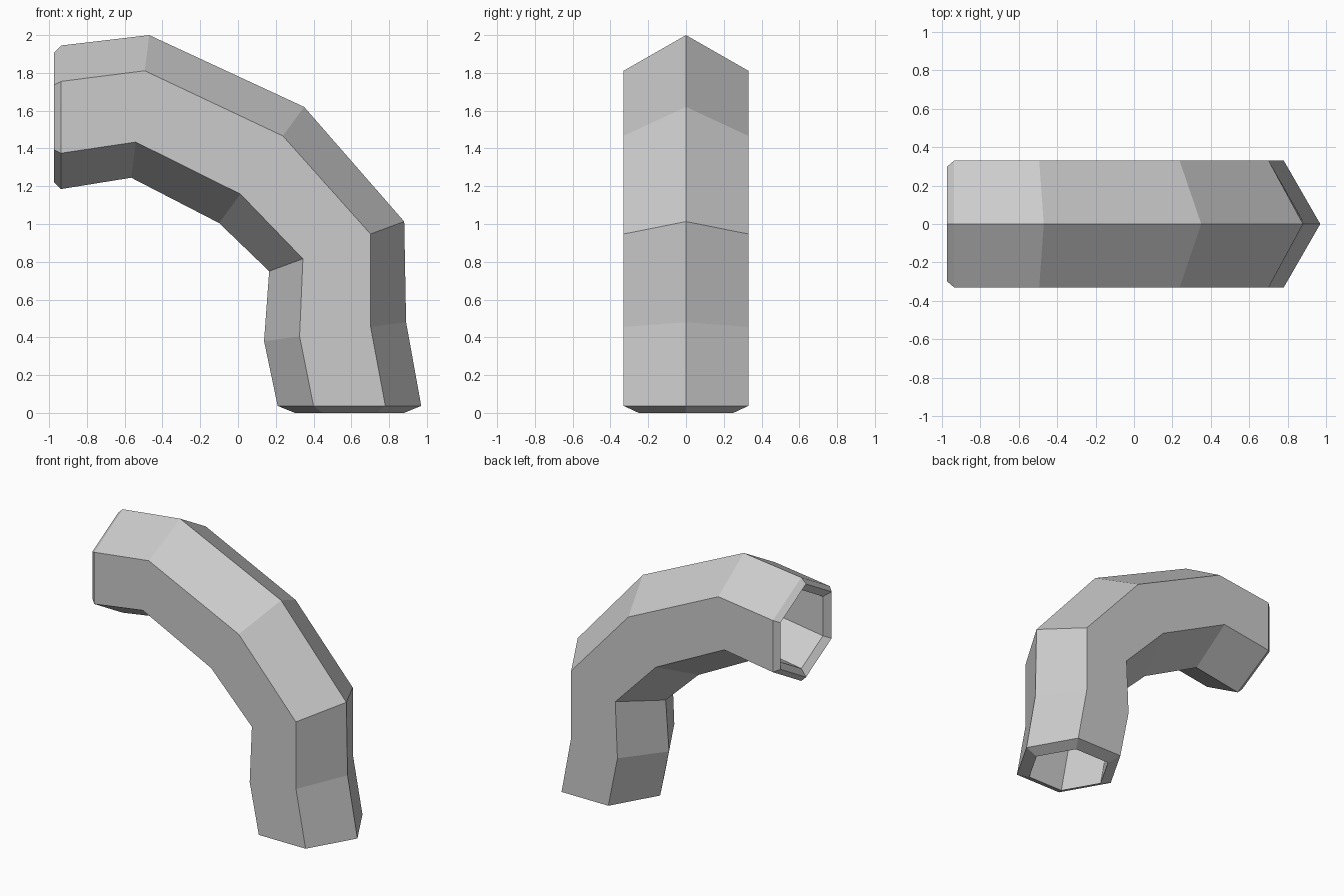
import bpy, bmesh
from mathutils import Vector

old = bpy.data.objects.get("Cube")
if old:
    bpy.data.objects.remove(old, do_unlink=True)

HALF_WIDTH = 0.33
BORE = 0.76   # bore size relative to the outer wall

# Hexagonal sections along the bend: outer ridge and inner ridge as (x, z)
sections = [
    ((0.97, 0.037), (0.21, 0.037)),
    ((0.89, 0.48), (0.138, 0.38)),
    ((0.88, 1.013), (0.165, 0.75)),
    ((0.35, 1.62), (-0.10, 1.005)),
    ((-0.47, 2.0), (-0.565, 1.245)),
    ((-0.937, 1.945), (-0.937, 1.185)),
]


def hexagon(section, scale=1.0, shift=(0, 0, 0)):
    """Six corners of a section, scaled about its centre."""
    outer, inner = (Vector((x, 0, z)) for x, z in section)
    centre, radius = (outer + inner) / 2, (outer - inner) / 2 * scale
    side = Vector((0, HALF_WIDTH * scale, 0))
    offsets = [radius, radius / 2 + side, side - radius / 2,
               -radius, -radius / 2 - side, radius / 2 - side]
    return [centre + o + Vector(shift) for o in offsets]


# Outer wall, bevelled upper lip, then the bore back down to the lower lip
loops = [hexagon(s) for s in sections]
loops.append(hexagon(sections[-1], 0.9, (-0.038, 0, 0)))
loops += [hexagon(s, BORE) for s in reversed(sections[1:])]
loops.append(hexagon(sections[0], BORE, (0, 0, -0.037)))

bm = bmesh.new()
rings = [[bm.verts.new(p) for p in loop] for loop in loops]
for a, b in zip(rings, rings[1:] + rings[:1]):
    for i in range(6):
        j = (i + 1) % 6
        bm.faces.new((a[i], a[j], b[j], b[i]))
bmesh.ops.recalc_face_normals(bm, faces=bm.faces)

mesh = bpy.data.meshes.new("curved_pipe")
bm.to_mesh(mesh)
bm.free()

# Plain grey material
grey = bpy.data.materials.new("light_grey")
grey.use_nodes = True
colour = (0.6, 0.6, 0.6, 1)
grey.diffuse_color = colour
grey.node_tree.nodes["Principled BSDF"].inputs["Base Color"].default_value = colour
mesh.materials.append(grey)

pipe = bpy.data.objects.new("curved_pipe", mesh)
bpy.context.collection.objects.link(pipe)
